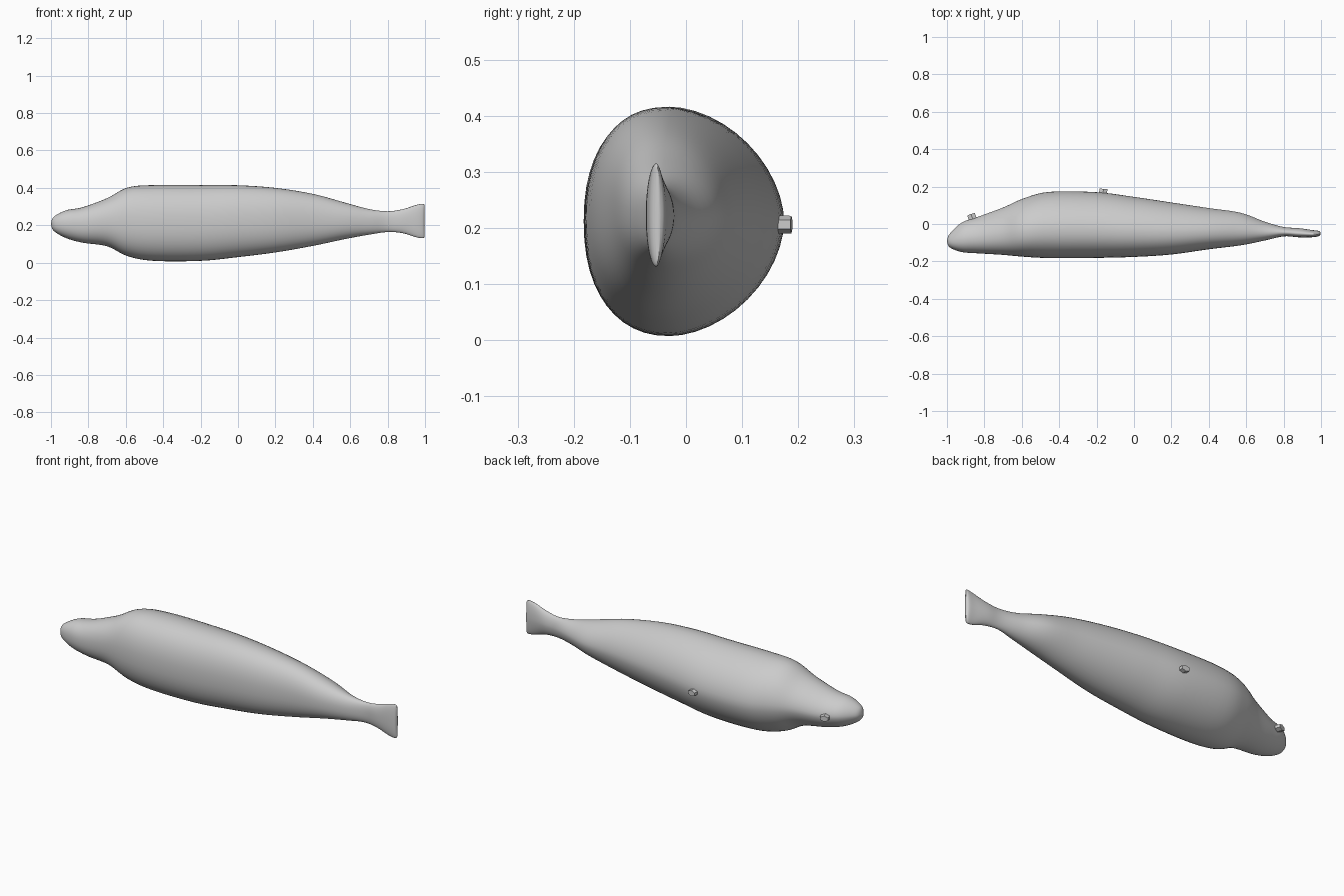
import bpy
import bmesh
from math import cos, sin, pi
from mathutils import Vector, Matrix

cube = bpy.data.objects.get("Cube")
if cube:
    bpy.data.objects.remove(cube, do_unlink=True)

grey = bpy.data.materials.new("plain grey")
grey.use_nodes = True
colour = (0.6, 0.6, 0.6, 1)
grey.diffuse_color = colour
grey.node_tree.nodes["Principled BSDF"].inputs["Base Color"].default_value = colour


def add_object(name, bm, angle):
    """Turn a bmesh into a smooth-shaded object that keeps sharp edges."""
    bmesh.ops.recalc_face_normals(bm, faces=bm.faces)
    mesh = bpy.data.meshes.new(name)
    bm.to_mesh(mesh)
    bm.free()
    mesh.materials.append(grey)
    obj = bpy.data.objects.new(name, mesh)
    bpy.context.collection.objects.link(obj)
    bpy.ops.object.select_all(action="DESELECT")
    obj.select_set(True)
    bpy.context.view_layer.objects.active = obj
    bpy.ops.object.shade_smooth_by_angle(angle=angle)
    return obj


# Body stations from snout to tail: x, bottom z, top z, front y, back y
STATIONS = [
    (-1, .205, .209, -.092, -.088),
    (-.985, .17, .245, -.125, -.052),
    (-.92, .132, .28, -.15, .008),
    (-.83, .107, .297, -.157, .04),
    (-.7, .088, .345, -.165, .088),
    (-.59, .035, .402, -.175, .137),
    (-.45, .01, .415, -.182, .172),
    (-.2, .01, .415, -.181, .17),
    (0, .03, .414, -.176, .145),
    (.2, .055, .4, -.163, .115),
    (.4, .09, .368, -.135, .085),
    (.57, .126, .322, -.114, .06),
    (.7, .15, .287, -.088, .012),
    (.8, .164, .275, -.066, -.016),
    (.88, .158, .286, -.071, -.022),
    (.95, .137, .308, -.071, -.032),
    (.988, .131, .315, -.065, -.037),
    (.998, .14, .306, -.054, -.046),
]


def smooth_path(points, steps):
    """Sample a smooth curve that passes through every station."""
    rows = [Vector(p) for p in points]
    rows = [rows[0]] + rows + [rows[-1]]
    result = []
    for a, b, c, d in zip(rows, rows[1:], rows[2:], rows[3:]):
        for i in range(steps):
            t = i / steps
            result.append(b + (c - a) * (t / 2)
                          + (a * 2 - b * 5 + c * 4 - d) * (t * t / 2)
                          + (b * 3 - a - c * 3 + d) * (t ** 3 / 2))
    result.append(rows[-1])
    return result


def section(row, sides):
    """Cross-section with a broad front and a narrower, rounded back."""
    x, low, high, front, back = row
    widest = front + (back - front) * .43
    points = []
    for i in range(sides):
        angle = 2 * pi * i / sides
        c, s = cos(angle), sin(angle)
        power = 2 / 1.8 if c > 0 else 2 / 2.25
        reach = back - widest if c > 0 else widest - front
        y = widest + reach * abs(c) ** power * (1 if c > 0 else -1)
        z = (low + high) / 2 + (high - low) / 2 * abs(s) ** power * (1 if s > 0 else -1)
        points.append((x, y, z))
    return points


# Body and tail fin in one smooth skin
SIDES = 48
bm = bmesh.new()
rings = [[bm.verts.new(p) for p in section(row, SIDES)]
         for row in smooth_path(STATIONS, 5)]
for ring, following in zip(rings, rings[1:]):
    for i in range(SIDES):
        j = (i + 1) % SIDES
        bm.faces.new((ring[i], ring[j], following[j], following[i]))
bm.faces.new(rings[0])
bm.faces.new(rings[-1])
add_object("body", bm, pi / 3)


def add_peg(name, place, turn):
    """Small six-sided peg standing out of the back of the body."""
    bm = bmesh.new()
    matrix = (Matrix.Translation(place) @ Matrix.Rotation(turn, 4, "Z")
              @ Matrix.Rotation(-pi / 2, 4, "X")
              @ Matrix.Diagonal((1, .65, 1, 1)))
    bmesh.ops.create_cone(bm, cap_ends=True, segments=6, radius1=.026,
                          radius2=.024, depth=.04, matrix=matrix)
    add_object(name, bm, pi / 6)


# Pegs on the back of the middle and of the head
add_peg("middle_peg", (-.165, .168, .206), -.08)
add_peg("head_peg", (-.865, .034, .204), .35)
